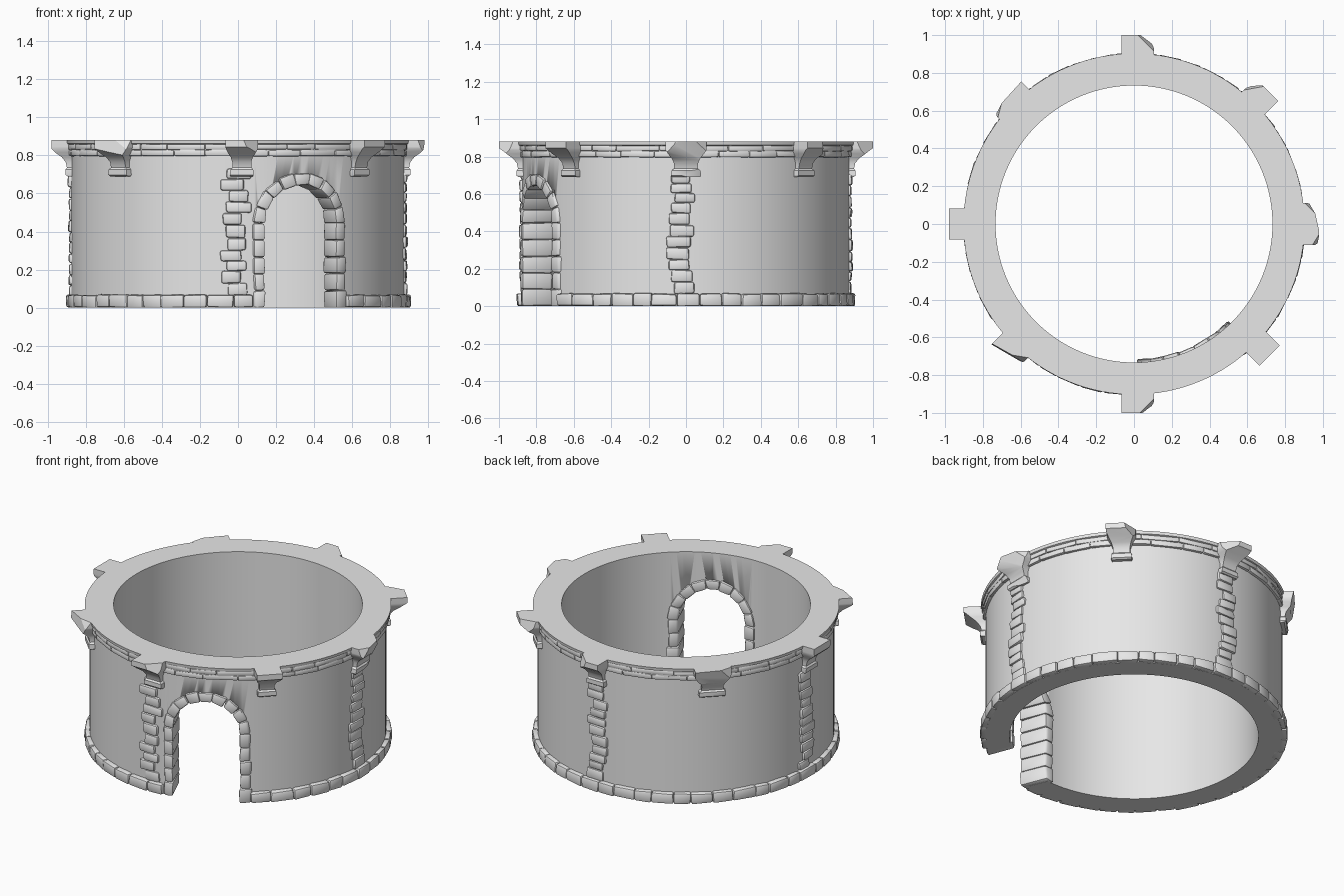
import bpy, bmesh, random
from math import sin, cos, pi, radians, sqrt, asin
from mathutils import Vector

random.seed(4)
if "Cube" in bpy.data.objects:
    bpy.data.objects.remove(bpy.data.objects["Cube"])

grey = bpy.data.materials.new("stone grey")
grey.use_nodes = True
grey.diffuse_color = (0.8, 0.8, 0.8, 1)
grey.node_tree.nodes["Principled BSDF"].inputs["Base Color"].default_value = (0.8, 0.8, 0.8, 1)

INNER, OUTER, HEIGHT = 0.733, 0.874, 0.88
DOOR_TURN = radians(22.5)
SPRING, ARCH_IN, ARCH_OUT = 0.445, 0.2, 0.262


def finish(bm, name, angle=35):
    """Turn a bmesh into a shaded object."""
    bmesh.ops.recalc_face_normals(bm, faces=bm.faces)
    mesh = bpy.data.meshes.new(name)
    bm.to_mesh(mesh)
    bm.free()
    mesh.materials.append(grey)
    obj = bpy.data.objects.new(name, mesh)
    bpy.context.collection.objects.link(obj)
    bpy.ops.object.select_all(action='DESELECT')
    obj.select_set(True)
    bpy.context.view_layer.objects.active = obj
    bpy.ops.object.shade_smooth_by_angle(angle=radians(angle))
    return obj


def stone(bm, low, high, place, bevel=0.012, jitter=0.004):
    """Add one worn block spanning low..high, bent into position by place()."""
    tmp = bmesh.new()
    bmesh.ops.create_cube(tmp, size=1)
    for v in tmp.verts:
        v.co = [l + (h - l) * (c + 0.5) + random.uniform(-jitter, jitter)
                for l, h, c in zip(low, high, v.co)]
    bmesh.ops.bevel(tmp, geom=tmp.edges[:], offset=bevel, segments=2,
                    profile=0.5, affect='EDGES')
    for v in tmp.verts:
        v.co = place(*v.co)
        v.co.z = max(v.co.z, 0)
    mesh = bpy.data.meshes.new("block")
    tmp.to_mesh(mesh)
    tmp.free()
    bm.from_mesh(mesh)
    bpy.data.meshes.remove(mesh)


def on_wall(angle):
    """Placement by arc length, radius and height around the tower."""
    def place(u, r, z):
        a = angle + u / OUTER
        return Vector((r * cos(a), r * sin(a), z))
    return place


def on_door(u, r, z):
    """Placement across the doorway, following the wall curve."""
    y = -sqrt(r * r - u * u)
    c, s = cos(DOOR_TURN), sin(DOOR_TURN)
    return Vector((u * c - y * s, u * s + y * c, z))


def on_arch(u, r, rho):
    a = pi / 2 - u / ARCH_OUT
    return on_door(rho * cos(a), r, SPRING + rho * sin(a))


def block_ring(name, start, sweep, count, r_out, z0, z1, bevel, jitter):
    bm = bmesh.new()
    step = sweep * OUTER / count
    cuts = [0] + [step * (i + random.uniform(-0.15, 0.15)) for i in range(1, count)] + [step * count]
    for a, b in zip(cuts, cuts[1:]):
        stone(bm, (a, 0.84, z0), (b, r_out, z1), on_wall(start), bevel, jitter)
    return finish(bm, name)


# Round wall with a projecting top lip
profile = [(INNER, 0), (OUTER, 0), (OUTER, 0.81), (0.888, 0.82), (0.888, 0.856),
           (0.9, 0.861), (0.903, HEIGHT), (INNER, HEIGHT)]
bm = bmesh.new()
SIDES = 128
rings = [[bm.verts.new((r * cos(2 * pi * i / SIDES), r * sin(2 * pi * i / SIDES), z))
          for i in range(SIDES)] for r, z in profile]
for lower, upper in zip(rings, rings[1:] + rings[:1]):
    for i in range(SIDES):
        j = (i + 1) % SIDES
        bm.faces.new((lower[i], lower[j], upper[j], upper[i]))
wall = finish(bm, "round_wall")

# Arched doorway cut
bm = bmesh.new()
half = 0.232
outline = [(half, -0.1)] + [(half * cos(pi * i / 20), SPRING + half * sin(pi * i / 20))
                            for i in range(21)] + [(-half, -0.1)]
face = bm.faces.new([bm.verts.new((x, -0.4, z)) for x, z in outline])
new = bmesh.ops.extrude_face_region(bm, geom=[face])["geom"]
bmesh.ops.translate(bm, vec=(0, -0.8, 0), verts=[g for g in new if isinstance(g, bmesh.types.BMVert)])
cutter = finish(bm, "door_cutter")
cutter.rotation_euler.z = DOOR_TURN
cutter.hide_render = True
mod = wall.modifiers.new("doorway", 'BOOLEAN')
mod.operation, mod.solver, mod.object = 'DIFFERENCE', 'EXACT', cutter
bpy.context.view_layer.objects.active = wall
bpy.ops.object.modifier_apply(modifier=mod.name)
bpy.data.objects.remove(cutter)

# Door jambs and arch stones
bm = bmesh.new()
ROWS, WEDGES = 5, 9
for side in (-1, 1):
    for i in range(ROWS):
        ends = sorted((side * ARCH_IN, side * (ARCH_OUT + random.uniform(-0.006, 0.006))))
        stone(bm, (ends[0], 0.717, SPRING * i / ROWS), (ends[1], 0.888, SPRING * (i + 1) / ROWS), on_door)
step = pi * ARCH_OUT / WEDGES
for i in range(WEDGES):
    u = step * (i - WEDGES / 2)
    stone(bm, (u, 0.717, ARCH_IN), (u + step, 0.888, ARCH_OUT), on_arch)
finish(bm, "door_surround")

# Footing stones, stopping at the doorway, and the cornice courses
gap = asin(ARCH_OUT / OUTER)
block_ring("footing_stones", DOOR_TURN - pi / 2 + gap, 2 * pi - 2 * gap, 42, 0.905, 0, 0.068, 0.012, 0.004)
block_ring("cornice_lower_course", 0, 2 * pi, 32, 0.893, 0.796, 0.83, 0.008, 0.002)
block_ring("cornice_upper_course", 0.05, 2 * pi, 28, 0.898, 0.829, 0.86, 0.008, 0.002)

# Stacked stone strips on the four main sides
for name, quarter in (("left", 0), ("back", 1), ("right", 2), ("front", 3)):
    bm = bmesh.new()
    z = 0.066
    while z < 0.68:
        h = random.uniform(0.05, 0.068)
        w = random.uniform(0.048, 0.068)
        mid = -0.02 + random.uniform(-0.024, 0.024)
        stone(bm, (mid - w, 0.84, z), (mid + w, random.uniform(0.885, 0.893), z + h),
              on_wall(quarter * pi / 2))
        z += h
    finish(bm, name + "_stone_strip")

# Flared brackets: height, half width, reach
SECTIONS = [(0.69, 0.058, 0.895), (0.698, 0.062, 0.906), (0.725, 0.06, 0.906), (0.735, 0.05, 0.898),
            (0.765, 0.05, 0.905), (0.79, 0.058, 0.925), (0.815, 0.074, 0.96), (0.835, 0.084, 0.985),
            (0.845, 0.085, 1.0), (HEIGHT, 0.085, 1.0)]


def bracket(name, degrees, shift, widen, reach, chips):
    """Loft the bracket, then break off corners along the chip planes."""
    bm = bmesh.new()
    loops = []
    for z, w, r in SECTIONS:
        w *= widen
        r = min(r, reach)
        loops.append([bm.verts.new((shift + t, d, z)) for t, d in
                      ((-w, 0.84), (w, 0.84), (w, r), (-w, r))])
    for a, b in zip(loops, loops[1:]):
        for i in range(4):
            j = (i + 1) % 4
            bm.faces.new((a[i], a[j], b[j], b[i]))
    bm.faces.new(loops[0])
    bm.faces.new(loops[-1])
    for point, normal in chips:
        bmesh.ops.bisect_plane(bm, geom=bm.verts[:] + bm.edges[:] + bm.faces[:], dist=1e-5,
                               plane_co=point, plane_no=normal, clear_outer=True)
        bmesh.ops.holes_fill(bm, edges=[e for e in bm.edges if e.is_boundary], sides=0)
    a = radians(degrees)
    for v in bm.verts:
        t, r, z = v.co
        v.co = (r * cos(a) - t * sin(a), r * sin(a) + t * cos(a), z)
    finish(bm, name, 30)


T = HEIGHT
bracket("left_bracket", 0, 0, 1.3, 0.98,
        [((0, 0.972, T), (0.2, 0.9, -0.35)), ((0.05, 0.965, T), (0.7, 0.7, 0.3)),
         ((-0.07, 0.97, T), (-0.5, 0.8, 0.3))])
bracket("back_left_bracket", 45, 0.005, 1, 1, [((0.03, 1, T), (0.8, 0.55, 0.2))])
bracket("back_bracket", 90, -0.02, 1, 1, [((-0.02, 1, T), (-0.7, 0.7, 0.3))])
bracket("back_right_bracket", 135, 0, 1.3, 1,
        [((0, 0.95, T), (0.05, 1, -0.25)), ((0.04, 0.95, T), (0.5, 0.85, 0.2))])
bracket("right_bracket", 180, 0, 0.97, 0.98, [])
bracket("front_right_bracket", 225, 0.01, 1.1, 1,
        [((-0.07, 0.976, T), (0.27, 0.96, 0.1)), ((0.03, 0.95, T), (0.5, 0.7, 0.5))])
bracket("front_bracket", 270, 0.02, 1, 1, [((0.03, 1, T), (0.7, 0.7, 0.3))])
bracket("front_left_bracket", 315, 0.015, 0.9, 1, [])
